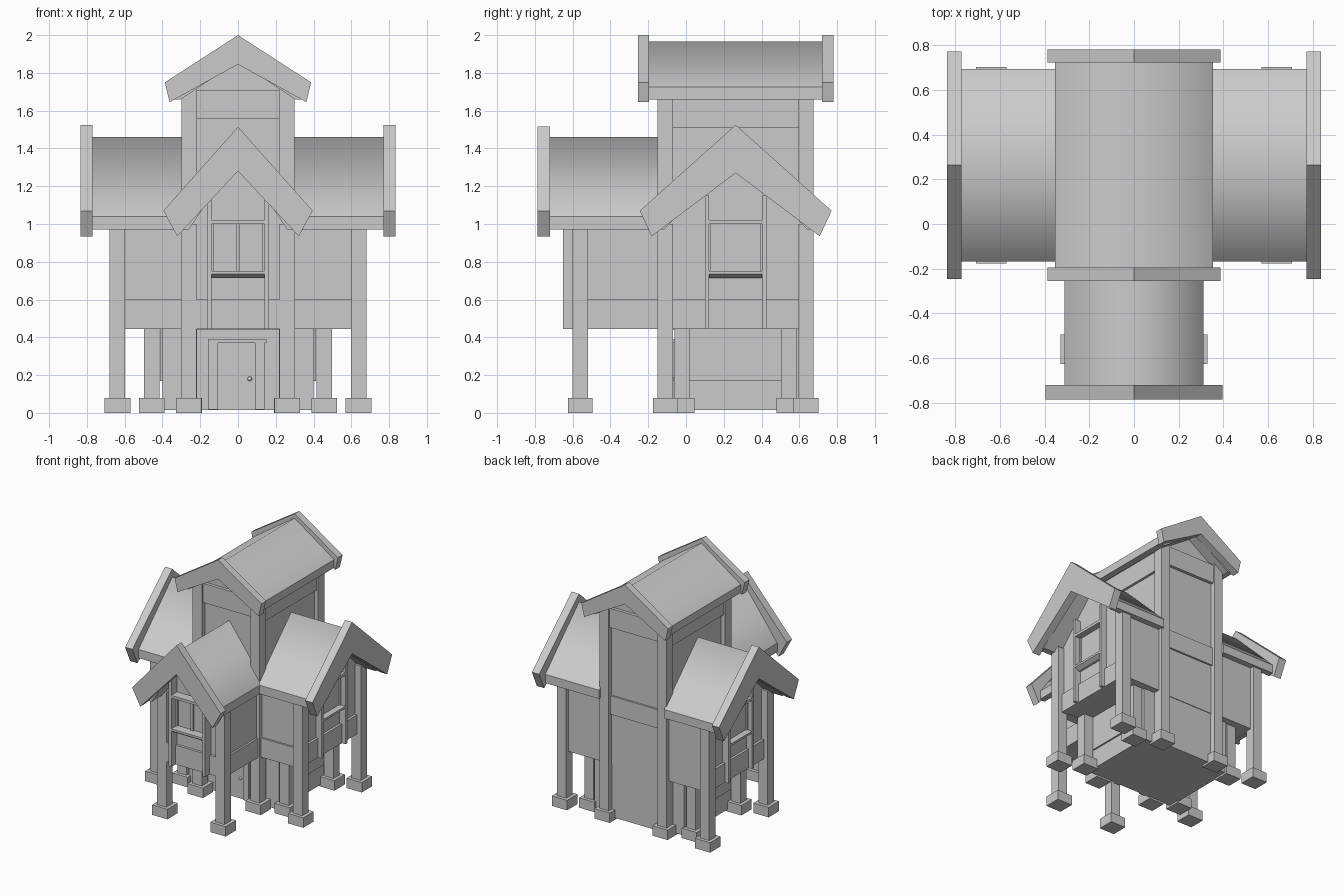
import bpy, bmesh, math
from mathutils import Vector

cube = bpy.data.objects.get("Cube")
if cube:
    bpy.data.objects.remove(cube, do_unlink=True)

grey = bpy.data.materials.new("plain_grey")
grey.use_nodes = True
COLOUR = (0.6, 0.6, 0.6, 1)
grey.diffuse_color = COLOUR
grey.node_tree.nodes["Principled BSDF"].inputs["Base Color"].default_value = COLOUR

MID = 0.263  # depth of the cross-wing ridge


# Local frames: u runs across a gable, d runs outward, z is up
def front(u, d, z): return Vector((u, -d, z))
def left(u, d, z): return Vector((d, MID + u, z))
def right(u, d, z): return Vector((-d, MID + u, z))
def tower_front(u, d, z): return Vector((u, MID - d, z))
def tower_back(u, d, z): return Vector((u, MID + d, z))
def world(u, d, z): return Vector((u, d, z))


def prism(name, frame, profile, d0, d1, soft_ridge=False):
    """Extrude a (u, z) profile from d0 to d1."""
    bm = bmesh.new()
    ends = [[bm.verts.new(frame(u, d, z)) for u, z in profile] for d in (d0, d1)]
    n = len(profile)
    bm.faces.new(ends[0])
    bm.faces.new(ends[1])
    for i in range(n):
        j = (i + 1) % n
        bm.faces.new((ends[0][i], ends[0][j], ends[1][j], ends[1][i]))
    bmesh.ops.recalc_face_normals(bm, faces=bm.faces)
    if soft_ridge:
        for f in bm.faces:
            f.smooth = True
        for e in bm.edges:
            e.smooth = set(e.verts) == {ends[0][0], ends[1][0]}
    mesh = bpy.data.meshes.new(name)
    bm.to_mesh(mesh)
    bm.free()
    mesh.materials.append(grey)
    obj = bpy.data.objects.new(name, mesh)
    bpy.context.scene.collection.objects.link(obj)


def box(name, frame, u0, u1, d0, d1, z0, z1):
    prism(name, frame, [(u0, z0), (u1, z0), (u1, z1), (u0, z1)], d0, d1)


def post(name, x, y, top):
    box(name, world, x - .041, x + .041, y - .04, y + .04, .05, top)
    box(name + "_base", world, x - .068, x + .068, y - .066, y + .066, 0, .08)


def roof(name, frame, half, ridge, eave, fascia, under, d0, d1):
    soffit = half - .05
    prism(name, frame, [(0, ridge), (half, eave), (half, fascia), (soffit, fascia),
                        (0, under), (-soffit, fascia), (-half, fascia), (-half, eave)],
          d0, d1, True)


def barge_board(name, frame, apex, outer, lower, inner, d0, d1):
    prism(name, frame, [(0, apex), outer, lower, (0, inner),
                        (-lower[0], lower[1]), (-outer[0], outer[1])], d0, d1)


def house(name, frame, half, z0, eave, apex, d0, d1):
    prism(name, frame, [(-half, z0), (half, z0), (half, eave), (0, apex),
                        (-half, eave)], d0, d1)


def window(name, frame, wall, out):
    for s in (-1, 1):
        box(name + "_jamb", frame, s * .14, s * .163, wall - .02, out, .445, 1.15)
        box(name + "_stile", frame, s * .13, s * .14, wall - .02, wall + .012, .75, 1.0)
    box(name + "_lintel", frame, -.14, .14, wall - .02, out, 1.0, 1.022)
    box(name + "_sill", frame, -.14, .14, wall - .02, out, .735, .752)
    # sloped underside of the sill
    prism(name + "_sill_wedge", lambda a, w, z: frame(w, a, z),
          [(wall - .02, .735), (out, .735), (out - .03, .715), (wall - .02, .715)],
          -.14, .14)


def wing(name, frame, half, board, lower, apex, inner, post_u, wall, out, eave_d,
         start, beam_sides):
    house(name + "_wall", frame, post_u + .01, .447, 1.0, 1.36, start, wall)
    box(name + "_floor_beam", frame, -post_u, post_u, wall - .02, wall + .02, .445, .6)
    for s in beam_sides:
        box(name + "_side_beam", frame, s * (post_u - .05), s * (post_u + .025),
            start, wall, .445, .6)
    window(name + "_window", frame, wall, out)
    roof(name + "_roof", frame, half, 1.46, 1.04, .97, 1.36, start, eave_d + .01)
    barge_board(name + "_barge_board", frame, apex, (board, 1.07), (lower, .935),
                inner, eave_d, eave_d + .065)


# Three lower wings
wing("front_wing", front, .31, .395, .322, 1.515, 1.28, .26, .575, .65, .72, .07, (-1, 1))
wing("left_wing", left, .43, .508, .445, 1.525, 1.27, .372, .625, .677, .77, .29, (-1,))
wing("right_wing", right, .43, .508, .445, 1.525, 1.27, .372, .625, .677, .77, .29, (-1,))
box("window_mullion", front, -.01, .01, .56, .59, .752, 1.0)

# Posts on square footings
for s in (-1, 1):
    post("front_wing_post", s * .26, -.56, 1.0)
    for y in (-.11, .635):
        post("side_wing_post", s * .638, y, 1.0)
        post("tower_post", s * .258, y, 1.72)
    for y in (-.022, .546):
        post("ground_floor_post", s * .456, y, .46)

# Ground floor with side panels
box("ground_floor", world, -.4, .4, -.05, .595, .015, .46)
for s in (-1, 1):
    box("ground_floor_panel", world, s * .39, s * .413, .015, .505, .17, .46)

# Front door
for x in (-.13, .115):
    box("door_jamb", world, x - .025, x + .025, -.066, -.04, .018, .372)
box("door_lintel", world, -.158, .15, -.07, -.04, .37, .392)
box("door_leaf", world, -.1, .085, -.055, -.04, .022, .365)
bpy.ops.mesh.primitive_uv_sphere_add(segments=12, ring_count=8, radius=.012,
                                     location=(.062, -.06, .18))
knob = bpy.context.object
knob.name = "door_knob"
knob.data.materials.append(grey)
bpy.ops.object.shade_smooth()

# Tower walls, beams and roof
house("tower_wall", tower_front, .265, .44, 1.72, 1.88, -.375, .375)
box("tower_front_floor_beam", tower_front, -.25, .25, .34, .39, .445, .6)
box("tower_back_middle_beam", tower_back, -.25, .25, .34, .39, .85, 1.0)
box("tower_back_lower_wall", tower_back, -.25, .25, .3, .37, .015, .46)
for frame, name in ((tower_front, "front"), (tower_back, "back")):
    box("tower_top_beam_" + name, frame, -.25, .25, .36, .4, 1.555, 1.71)
    barge_board("tower_barge_board_" + name, frame, 2.0, (.387, 1.75), (.362, 1.645),
                1.845, .458, .517)
for s in (-1, 1):
    box("tower_side_beam", tower_front, s * .25, s * .285, -.36, .36, 1.51, 1.68)
roof("tower_roof", tower_front, .353, 1.965, 1.725, 1.66, 1.86, -.46, .46)
